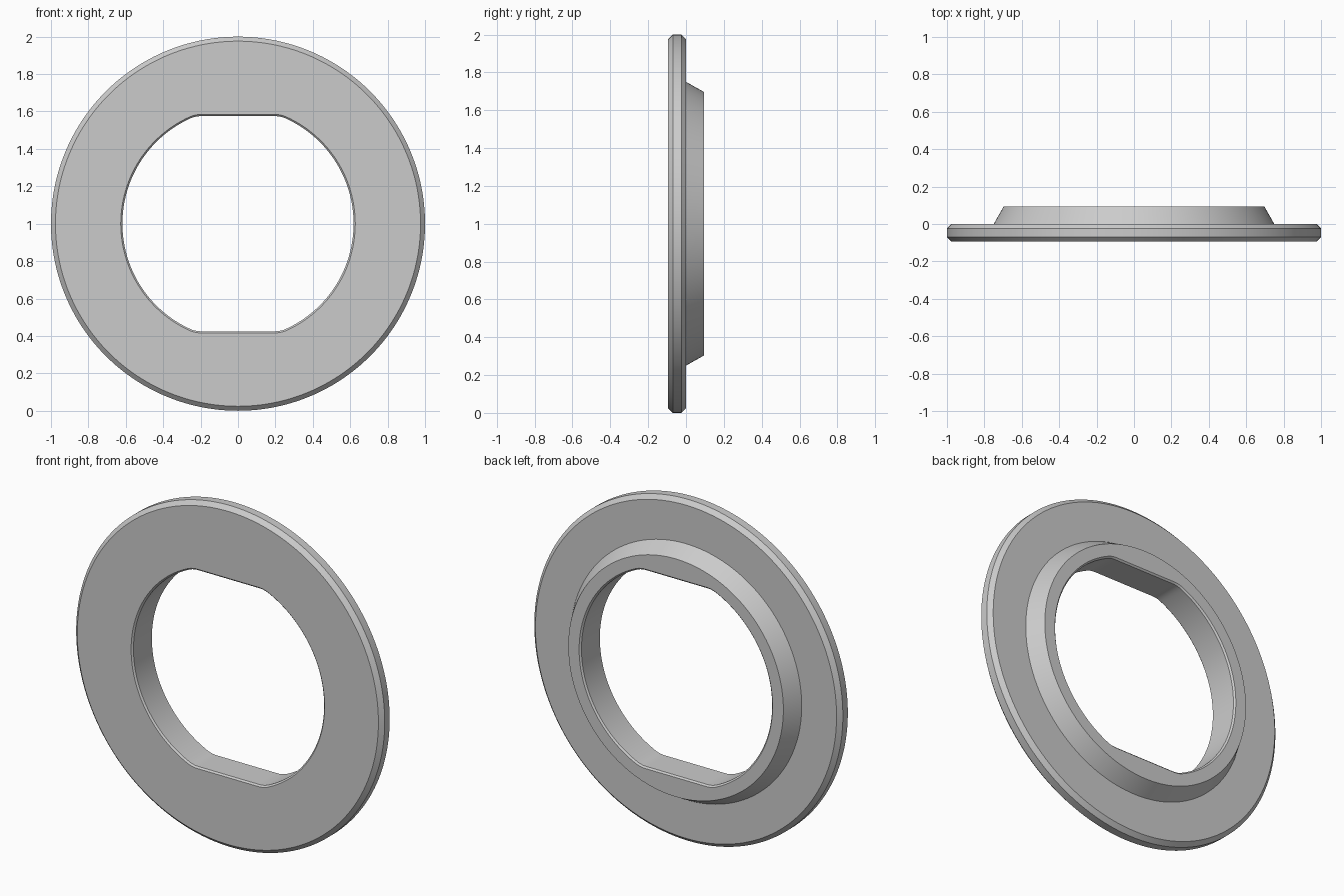
import bpy, bmesh
from math import sin, cos, tau, atan2, sqrt, hypot, radians

cube = bpy.data.objects.get("Cube")
if cube:
    bpy.data.objects.remove(cube, do_unlink=True)

SEGMENTS = 240
HALF_DEPTH = 0.094
CHAMFER = 0.024      # rim chamfer
BREAK = 0.009        # small chamfer on the bore edges
BORE, FLAT, FLAT_HALF = 0.618, 0.575, 0.2
# Fillet radius that is tangent to both the flat and the bore arc
FILLET = (BORE**2 - FLAT**2 - FLAT_HALF**2) / (2 * (BORE - FLAT))


def circle(radius):
    return lambda angle: radius


def bore(offset):
    """Polar radius of the round hole with two filleted flats."""
    cx, cz = FLAT_HALF, FLAT - FILLET

    def radius(angle):
        dx, dz = abs(cos(angle)), abs(sin(angle))
        a = atan2(dz, dx)
        if a >= atan2(FLAT + offset, cx):
            return (FLAT + offset) / dz
        if a <= atan2(cz, cx):
            return BORE + offset
        along = dx * cx + dz * cz
        return along + sqrt(along**2 - hypot(cx, cz)**2 + (FILLET + offset)**2)
    return radius


# Closed cross-section: bore, front face, chamfered rim, back face, tapered boss
section = [
    (bore(0), -HALF_DEPTH + BREAK),
    (bore(BREAK), -HALF_DEPTH),
    (circle(1 - CHAMFER), -HALF_DEPTH),
    (circle(1), -HALF_DEPTH + CHAMFER),
    (circle(1), -CHAMFER),
    (circle(1 - CHAMFER), 0),
    (circle(0.75), 0),
    (circle(0.697), HALF_DEPTH),
    (bore(BREAK), HALF_DEPTH),
    (bore(0), HALF_DEPTH - BREAK),
]

bm = bmesh.new()
rings = []
for radius, y in section:
    angles = [tau * i / SEGMENTS for i in range(SEGMENTS)]
    rings.append([bm.verts.new((radius(a) * cos(a), y, radius(a) * sin(a)))
                  for a in angles])
for k, ring in enumerate(rings):
    following = rings[(k + 1) % len(rings)]
    for i in range(SEGMENTS):
        j = (i + 1) % SEGMENTS
        bm.faces.new((ring[i], ring[j], following[j], following[i]))
bmesh.ops.recalc_face_normals(bm, faces=bm.faces)

mesh = bpy.data.meshes.new("flanged_ring")
bm.to_mesh(mesh)
bm.free()
flange = bpy.data.objects.new("flanged_ring", mesh)
flange.location.z = 1
bpy.context.collection.objects.link(flange)

# Smooth curved walls, crisp chamfer edges
bpy.ops.object.select_all(action='DESELECT')
flange.select_set(True)
bpy.context.view_layer.objects.active = flange
bpy.ops.object.shade_smooth_by_angle(angle=radians(25))
